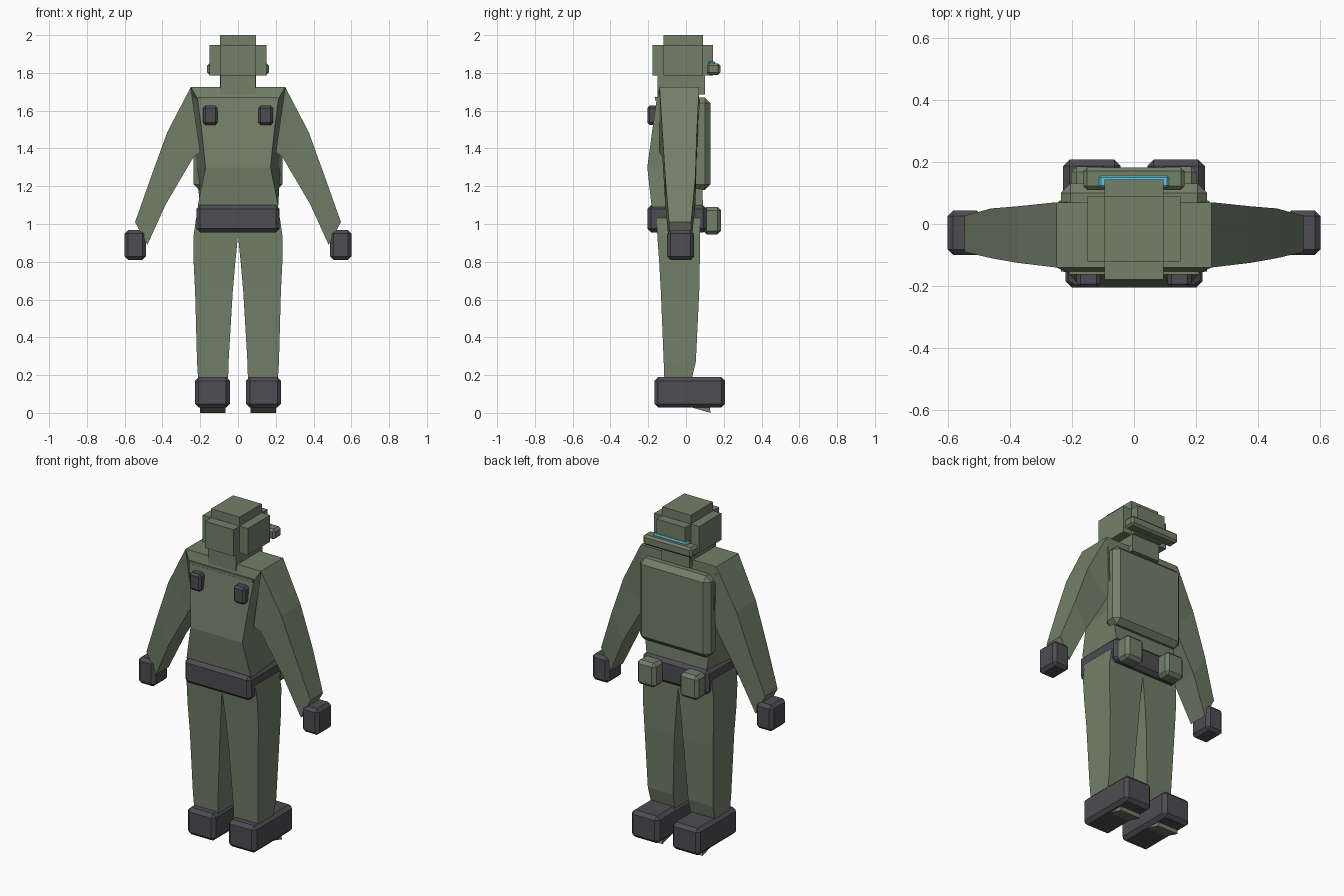
import bpy, bmesh
from mathutils import Vector

if "Cube" in bpy.data.objects:
    bpy.data.objects.remove(bpy.data.objects["Cube"])


def material(name, rgb):
    m = bpy.data.materials.new(name)
    m.diffuse_color = (*rgb, 1)
    m.use_nodes = True
    m.node_tree.nodes["Principled BSDF"].inputs["Base Color"].default_value = m.diffuse_color
    return m


GREEN = material("olive green", (0.17, 0.215, 0.14))
DARK = material("charcoal", (0.075, 0.072, 0.085))
CYAN = material("cyan lens", (0.12, 0.58, 0.75))


def finish(bm, name, mat):
    bmesh.ops.recalc_face_normals(bm, faces=bm.faces)
    me = bpy.data.meshes.new(name)
    bm.to_mesh(me)
    bm.free()
    me.materials.append(mat)
    ob = bpy.data.objects.new(name, me)
    bpy.context.collection.objects.link(ob)
    return ob


def box(name, x, y, z, mat, bevel=0.0):
    """Box from (min, max) ranges, with an optional chamfer."""
    bm = bmesh.new()
    bmesh.ops.create_cube(bm, size=1)
    for v in bm.verts:
        v.co = Vector([(r[0] + r[1]) / 2 + c * (r[1] - r[0]) for r, c in zip((x, y, z), v.co)])
    if bevel:
        bmesh.ops.bevel(bm, geom=bm.edges[:], offset=bevel, segments=1, affect='EDGES')
    return finish(bm, name, mat)


def loft(name, rings, mat):
    """Skin a list of equal-length rings and cap both ends."""
    bm = bmesh.new()
    vs = [[bm.verts.new(p) for p in ring] for ring in rings]
    n = len(vs[0])
    for a, b in zip(vs, vs[1:]):
        for i in range(n):
            j = (i + 1) % n
            bm.faces.new((a[i], a[j], b[j], b[i]))
    bm.faces.new(vs[0])
    bm.faces.new(vs[-1])
    return finish(bm, name, mat)


# Torso: z, front half width, back half width, front y, back y
torso = [(1.00, .20, .20, -.15, .08), (1.10, .213, .20, -.183, .09),
         (1.30, .172, .225, -.205, .08), (1.50, .193, .24, -.178, .075),
         (1.665, .215, .245, -.155, .07), (1.725, .25, .25, -.14, .07)]
loft("torso", [[(-f, y0, z), (f, y0, z), (b, y1, z), (-b, y1, z)]
               for z, f, b, y0, y1 in torso], GREEN)

# Chest panel lip and neckline
box("chest_lip", (-.21, .21), (-.163, -.14), (1.655, 1.672), GREEN)
box("neck", (-.093, .093), (-.15, .10), (1.685, 1.79), GREEN)

# Head: three crossing blocks
box("head_core", (-.095, .095), (-.12, .09), (1.72, 2.0), GREEN)
box("head_depth", (-.095, .095), (-.178, .143), (1.787, 1.947), GREEN)
box("head_width", (-.15, .15), (-.12, .09), (1.787, 1.947), GREEN)

# Visor bar and lens
box("visor_bar", (-.163, .163), (.11, .182), (1.79, 1.85), GREEN, .012)
box("visor_lens", (-.113, .113), (.118, .155), (1.80, 1.86), CYAN, .006)

# Backpack and belt
box("backpack", (-.235, .235), (.02, .13), (1.18, 1.67), GREEN, .03)
box("belt", (-.22, .22), (-.205, .11), (.955, 1.10), DARK, .02)

for s, side in ((-1, "right"), (1, "left")):
    def span(a, b):
        return tuple(sorted((s * a, s * b)))

    box("chest_pocket_" + side, span(.108, .185), (-.205, -.14), (1.525, 1.627), DARK, .012)
    box("belt_pouch_" + side, span(.08, .203), (.09, .185), (.945, 1.09), GREEN, .018)

    # Arm: outer x, z, inner x, z, front y, back y
    arm = [(.25, 1.725, .20, 1.38, -.14, .07), (.375, 1.485, .235, 1.355, -.125, .057),
           (.46, 1.25, .382, 1.105, -.11, .05), (.545, 1.01, .48, .89, -.09, .027)]
    loft("arm_" + side, [[(s * xo, y0, zo), (s * xo, y1, zo), (s * xi, y1, zi), (s * xi, y0, zi)]
                         for xo, zo, xi, zi, y0, y1 in arm], GREEN)
    box("glove_" + side, span(.488, .60), (-.10, .043), (.81, .967), DARK, .018)

    # Leg: z, inner x, outer x, front y, back y
    leg = [(.10, .055, .205, -.11, .02), (.19, .052, .212, -.115, .033), (.27, .05, .217, -.118, .052),
           (.64, .028, .227, -.133, .07), (.80, .014, .235, -.142, .073),
           (.94, 0, .235, -.152, .075), (1.03, 0, .222, -.155, .075), (1.07, 0, .19, -.12, .03)]
    loft("leg_" + side, [[(s * xi, y0, z), (s * xo, y0, z), (s * xo, y1, z), (s * xi, y1, z)]
                         for z, xi, xo, y0, y1 in leg], GREEN)

    # Boot with a sloped sole wedge
    box("boot_" + side, span(.043, .228), (-.167, .207), (.028, .19), DARK, .02)
    loft("sole_wedge_" + side, [[(s * x, .02, .032), (s * x, .13, 0), (s * x, .125, .04)]
                                for x in (.065, .20)], GREEN)
